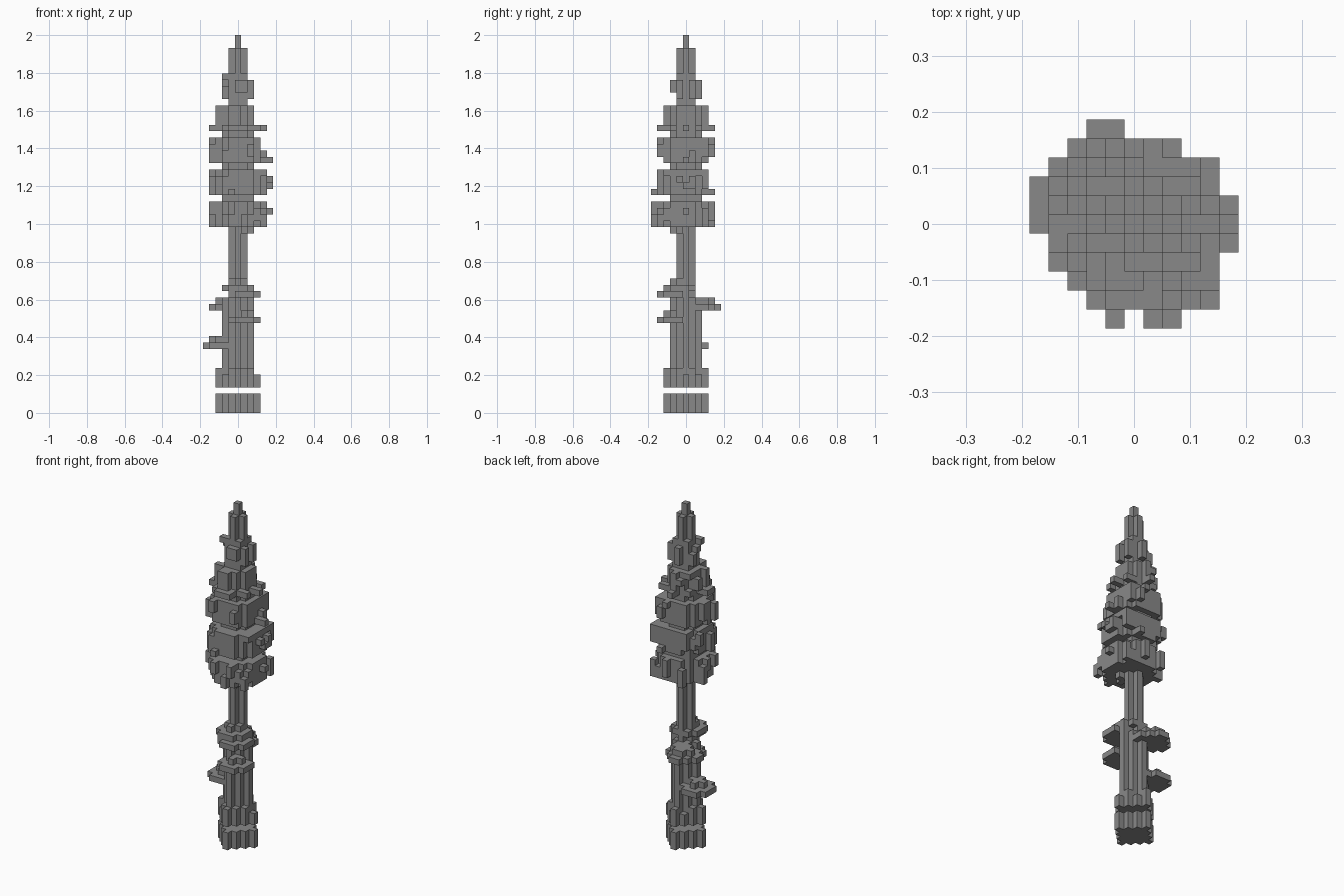
import bpy
import bmesh
import random

random.seed(4)
V = 2 / 59  # edge of one block

if "Cube" in bpy.data.objects:
    bpy.data.objects.remove(bpy.data.objects["Cube"], do_unlink=True)

grey = bpy.data.materials.new("stone grey")
grey.use_nodes = True
colour = (0.25, 0.25, 0.25, 1)
grey.diffuse_color = colour
grey.node_tree.nodes["Principled BSDF"].inputs["Base Color"].default_value = colour

SPAN = range(-6, 7)


def diamond(r, layers):
    return {(i, j, k) for k in layers for i in SPAN for j in SPAN
            if abs(i) + abs(j) <= r}


def plate(cx, cy, r, k):
    """Square plate of blocks with its corners cut off."""
    return {(i, j, k) for i in SPAN for j in SPAN
            if max(abs(i - cx), abs(j - cy)) <= r
            and abs(i - cx) + abs(j - cy) <= 1.5 * r}


def disc(r, layers, c=0.0):
    return {(i, j, k) for k in layers for i in SPAN for j in SPAN
            if (i - c) ** 2 + (j + c) ** 2 <= r * r}


def tier(r, reach, layers, c=0.0, chance=0.5):
    """Solid disc with clumps of blocks growing out of its rim."""
    cells = disc(r, layers, c)
    rim = {(i, j) for i, j, k in disc(reach, layers, c) - cells}
    for i, j in sorted(rim):
        if random.random() < chance:
            a = random.choice(layers)
            b = random.choice(layers)
            cells |= {(i, j, k) for k in range(min(a, b), max(a, b) + 1)}
    return cells


# Foot and trunk, with a one-block gap between them
foot = diamond(3, range(0, 3))
trunk = diamond(3, range(4, 6)) | diamond(2, range(6, 18)) | diamond(1, range(18, 57))
trunk |= {c for c in diamond(3, [6]) if random.random() < 0.4}

# Stepped shelves growing from the trunk
shelves = {
    "left_shelf": plate(-3, 1, 2, 10) | diamond(0, []) | plate(-3, 1, 1, 11),
    "lower_front_shelf": plate(1, -2, 2, 14) | plate(1, -2, 1, 15),
    "back_shelf": plate(-1.5, 2.5, 2.5, 16) | plate(-1.5, 3, 1.5, 17),
    "upper_front_shelf": plate(1, -2, 2, 18) | plate(0, -1, 2, 19) | plate(0, -1, 1, 20),
}

# Tiered crown, narrowing between tiers and towards the tip
crown = plate(1, -1, 1, 28)
crown |= tier(4.05, 5.1, range(29, 33), 0.4, 0.45)
crown |= tier(4.05, 5.1, range(34, 38), 0.4, 0.45)
crown |= tier(3.65, 4.5, range(39, 43)) | {(5, 0, 39), (4, 0, 39)}
crown |= tier(3.0, 4.2, range(44, 45), chance=0.4)
crown |= tier(2.3, 3.2, range(45, 48), chance=0.5)
crown |= tier(1.5, 2.3, range(49, 53), chance=0.6)
for layer, radius in ((33, 2.9), (38, 2.5), (43, 2.3), (48, 1.5)):
    crown |= disc(radius, [layer])

parts = {"foot": foot, "trunk": trunk, **shelves, "crown": crown,
         "tip": diamond(0, range(57, 59))}
solid = set().union(*parts.values())


def build(name, cells):
    """Make a mesh from the exposed sides of the blocks."""
    bm = bmesh.new()
    verts = {}

    def corner(p):
        if p not in verts:
            x, y, z = p
            verts[p] = bm.verts.new(((x - 0.5) * V, (y - 0.5) * V, z * V))
        return verts[p]

    for cell in sorted(cells):
        for axis in range(3):
            for side in (0, 1):
                near = list(cell)
                near[axis] += 2 * side - 1
                if tuple(near) in solid:
                    continue
                loop = []
                for u, w in ((0, 0), (1, 0), (1, 1), (0, 1)):
                    p = list(cell)
                    p[axis] += side
                    p[(axis + 1) % 3] += u
                    p[(axis + 2) % 3] += w
                    loop.append(corner(tuple(p)))
                bm.faces.new(loop if side else loop[::-1])
    mesh = bpy.data.meshes.new(name)
    bm.to_mesh(mesh)
    bm.free()
    mesh.materials.append(grey)
    bpy.context.collection.objects.link(bpy.data.objects.new(name, mesh))


taken = set()
for name, cells in parts.items():
    build(name, cells - taken)
    taken |= cells
